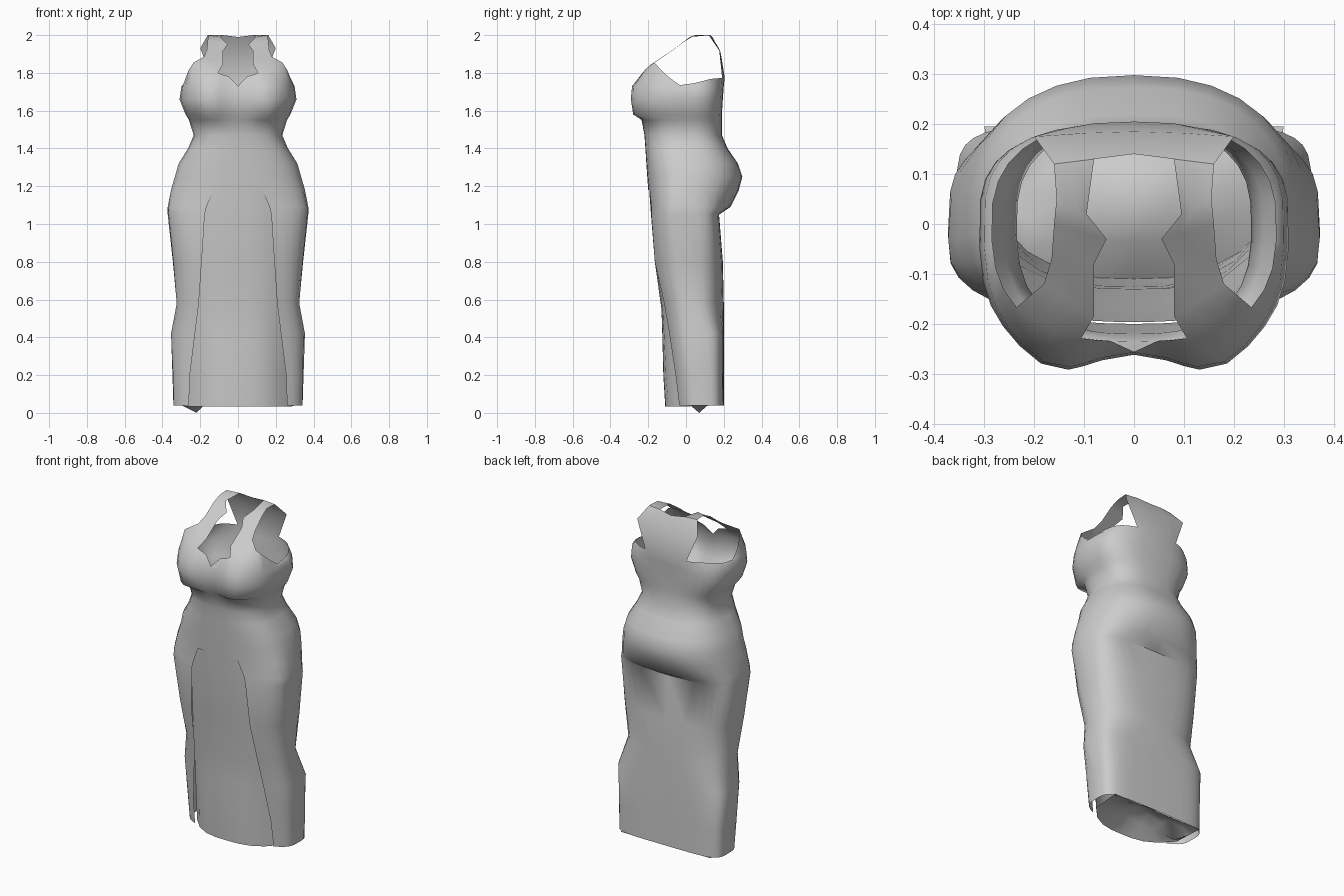
import bpy, bmesh, math
from mathutils import Vector

cube = bpy.data.objects.get("Cube")
if cube:
    bpy.data.objects.remove(cube, do_unlink=True)

fabric = bpy.data.materials.new("grey fabric")
fabric.use_nodes = True
GREY = (0.6, 0.6, 0.6, 1)
fabric.diffuse_color = GREY
fabric.node_tree.nodes["Principled BSDF"].inputs["Base Color"].default_value = GREY

# Body rings: height, half width, y of the widest point, front y, back y,
# front roundness, back roundness, bust fullness
RINGS = [
    (1.73, .3, 0, -.255, .2, .65, .7, 1),
    (1.66, .31, 0, -.26, .195, .65, .7, 1),
    (1.58, .278, 0, -.255, .19, .65, .7, .9),
    (1.55, .26, 0, -.235, .19, .75, .75, 0),
    (1.47, .235, 0, -.22, .19, .75, .75, 0),
    (1.4, .265, 0, -.215, .22, .75, .75, 0),
    (1.32, .315, 0, -.21, .275, .8, .82, 0),
    (1.25, .335, 0, -.205, .298, .82, .84, 0),
    (1.18, .355, -.02, -.2, .28, .85, .82, 0),
    (1.09, .372, -.045, -.195, .235, .9, .7, 0),
    (1.05, .372, -.045, -.195, .175, .85, .45, 0),
    (.8, .345, 0, -.18, .195, .75, .6, 0),
    (.58, .325, .03, -.16, .2, .75, .8, 0),
    (.42, .355, .05, -.15, .2, .75, .42, 0),
    (.2, .347, .06, -.15, .2, .75, .42, 0),
    (.04, .342, .07, -.15, .2, .75, .42, 0),
]
SLIT_TOP = 1.18
SLIT = [(.04, .26), (.2, .255), (.6, .205), (1.07, .175), (SLIT_TOP, .13)]
# Height of the neckline and armholes by angle from the front
EDGE = [(0, 1.73), (.09, 1.78), (.27, 1.8), (.885, 1.855), (1.5, 1.735), (2.2, 1.77), (math.pi, 1.775)]
# Strap rows: inner and outer edge
STRAP = [
    ((.08, -.185, 1.845), (.18, -.12, 1.885)),
    ((.08, -.08, 1.915), (.165, -.07, 1.92)),
    ((.055, -.03, 1.95), (.16, 0, 1.975)),
    ((.095, .02, 1.99), (.155, .05, 2)),
    ((.08, .13, 2), (.16, .12, 2)),
]
# Front underpanel rows: height, half width, centre y, edge y
PANEL = [
    (1.2, .16, -.196, -.18), (1.07, .19, -.187, -.165), (.8, .215, -.165, -.125),
    (.55, .235, -.13, -.08), (.4, .25, -.125, -.05), (.2, .27, -.12, -.01), (.035, .285, -.11, .02),
]
FRONT_COLS, SIDE_COLS, STRAP_COLS = 3, 14, 3


def interp(table, v):
    """Piecewise linear lookup."""
    for (a, p), (b, q) in zip(table, table[1:]):
        if v <= b:
            return p + (q - p) * max(0, v - a) / (b - a)
    return table[-1][1]


def angles(z, w, power):
    start = .27
    if z <= SLIT_TOP:
        start = math.asin((interp(SLIT, z) / w) ** (1 / power))
    front = [start * i / FRONT_COLS for i in range(FRONT_COLS)]
    return front + [start + (math.pi - start) * i / SIDE_COLS for i in range(SIDE_COLS + 1)]


def ring_point(t, z, w, yw, f, b, front_power, back_power, bust):
    """Point of a rounded cross-section at angle t from the front."""
    c = math.cos(t)
    power = front_power if c > 0 else back_power
    x = w * max(0, math.sin(t)) ** power if t < math.pi - .001 else 0
    if c > 0:
        f += .09 * max(0, 1 - z / .78)  # slit edges fall back towards the hem
        y = yw + (f - yw) * c ** power
        y -= .042 * bust * math.exp(-((x - .16) / .09) ** 2)
    else:
        y = yw + (b - yw) * (-c) ** power
    return Vector((x, y, z))


def finish(bm, name):
    bmesh.ops.remove_doubles(bm, verts=bm.verts, dist=.0005)
    bmesh.ops.delete(bm, geom=[v for v in bm.verts if not v.link_faces], context='VERTS')
    bmesh.ops.recalc_face_normals(bm, faces=bm.faces)
    mesh = bpy.data.meshes.new(name)
    bm.to_mesh(mesh)
    bm.free()
    mesh.materials.append(fabric)
    ob = bpy.data.objects.new(name, mesh)
    bpy.context.collection.objects.link(ob)
    bpy.ops.object.select_all(action='DESELECT')
    ob.select_set(True)
    bpy.context.view_layer.objects.active = ob
    bpy.ops.object.shade_smooth_by_angle(angle=math.radians(60))


def add_row(bm, points, side=1):
    return [bm.verts.new((p[0] * side, p[1], p[2])) for p in points]


def bridge(bm, upper, lower, side=1, first=0):
    for i in range(first, len(upper) - 1):
        quad = (upper[i], upper[i + 1], lower[i + 1], lower[i])
        bm.faces.new(quad if side > 0 else quad[::-1])


def build_side(bm, side):
    # Shaped top edge of the bodice
    rim = []
    for t in angles(2, 1, 1):
        p = ring_point(t, 1.8, .285, 0, -.235, .205, .75, .8, 0)
        p.z = interp(EDGE, t)
        if t == 0:
            p.y = -.256
        rim.append(p)
    top = add_row(bm, rim, side)

    # Bodice, hips and slit skirt
    upper = top
    for ring in RINGS:
        z, w, front_power = ring[0], ring[1], ring[5]
        lower = add_row(bm, [ring_point(t, *ring) for t in angles(z, w, front_power)], side)
        bridge(bm, upper, lower, side, FRONT_COLS if z < SLIT_TOP else 0)
        upper = lower

    # Shoulder strap
    lower = top[FRONT_COLS:FRONT_COLS + STRAP_COLS + 1]
    for inner, outer in STRAP:
        a, b = Vector(inner), Vector(outer)
        row = add_row(bm, [a.lerp(b, i / STRAP_COLS) for i in range(STRAP_COLS + 1)], side)
        bridge(bm, row, lower, side)
        lower = row

    # Upper back
    lower = top[-3:]
    for pts in (((.2, .175, 1.93), (.1, .182, 1.91), (0, .185, 1.9)),
                ((.16, .12, 2), (.08, .13, 2), (0, .14, 1.99))):
        row = add_row(bm, pts, side)
        bridge(bm, row, lower, side)
        lower = row


dress = bmesh.new()
for side in (1, -1):
    build_side(dress, side)
finish(dress, "dress")

# Underpanel behind the slit, hanging from the hips to the hem
panel = bmesh.new()
STEPS = [i / 4 for i in range(-4, 5)]
upper = None
for z, w, yc, ye in PANEL:
    hem = [Vector((w * s, yc + (ye - yc) * abs(s) ** 3, z)) for s in STEPS]
    lower = add_row(panel, hem)
    if upper:
        bridge(panel, upper, lower)
    upper = lower

# Hem gathered under the skirt, with a central ridge and one corner hanging down
for k in range(1, 5):
    v = k / 4
    points = [p.lerp(Vector((p.x * 1.05, .195, .04)), v) for p in hem]
    for p, s in zip(points, STEPS):
        p.z += .1 * (1 - abs(s)) * math.sin(math.pi * v)
    if k == 2:
        points[1].z = 0
    lower = add_row(panel, points)
    bridge(panel, upper, lower)
    upper = lower
finish(panel, "underpanel")
